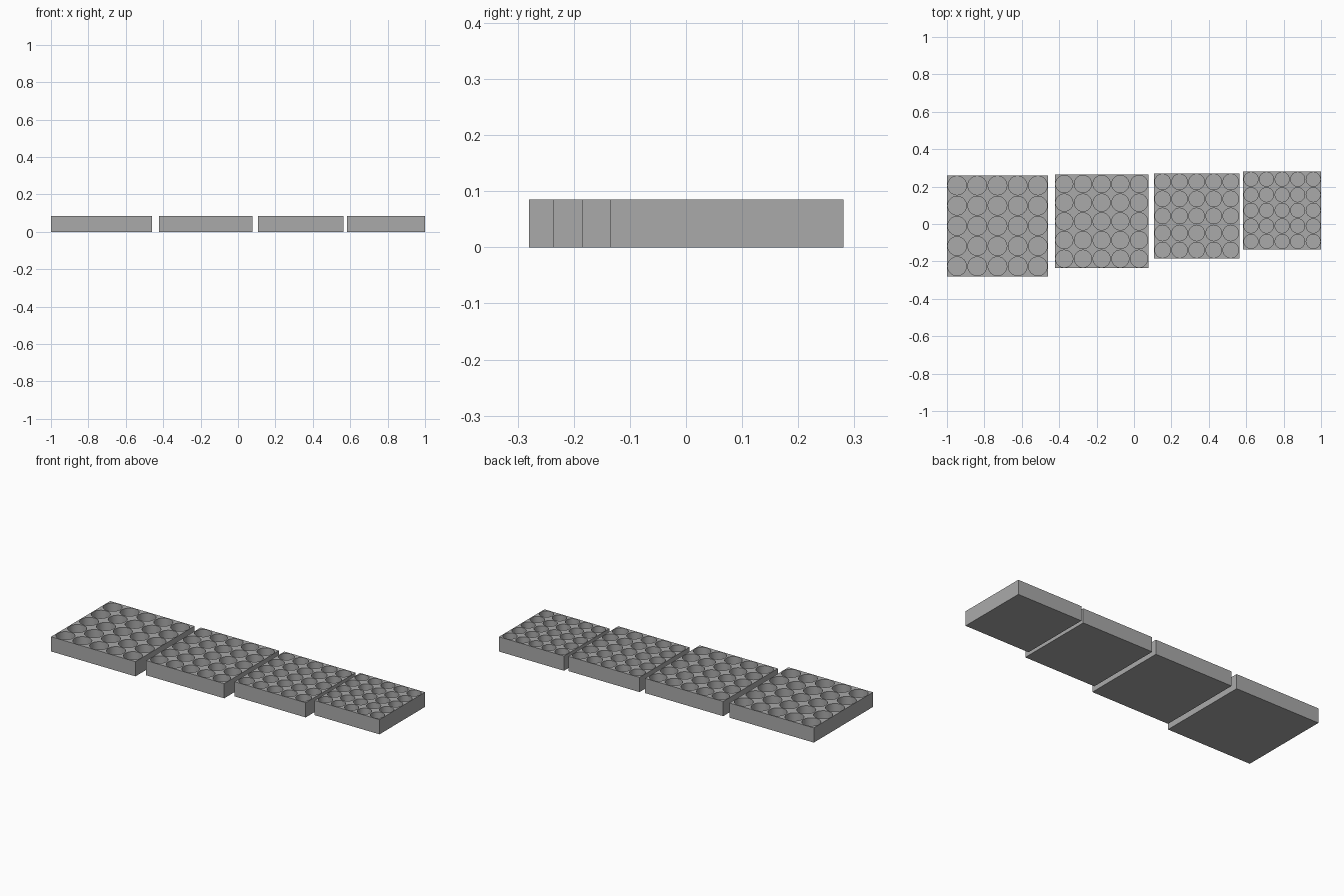
import bpy, bmesh, math
from mathutils import Vector

cube = bpy.data.objects.get("Cube")
if cube:
    bpy.data.objects.remove(cube, do_unlink=True)

HEIGHT = 0.085
FLOOR = 0.01      # thickness under each well
GAP = 0.008       # wall between neighbouring wells
COUNT = 5         # wells per side
SEGMENTS = 48

grey = bpy.data.materials.new("plain_grey")
grey.use_nodes = True
grey.diffuse_color = (0.4, 0.4, 0.4, 1)
grey.node_tree.nodes["Principled BSDF"].inputs["Base Color"].default_value = (0.4, 0.4, 0.4, 1)


def add_cell(bm, cx, cy, pitch):
    """One square of the tray top with a round well sunk into it."""
    radius = (pitch - GAP) / 2
    border, rim, base = [], [], []
    for i in range(SEGMENTS):
        a = 2 * math.pi * i / SEGMENTS
        d = Vector((math.cos(a), math.sin(a), 0))
        centre = Vector((cx, cy, HEIGHT))
        edge = d * (pitch / 2 / max(abs(d.x), abs(d.y)))
        border.append(bm.verts.new(centre + edge))
        rim.append(bm.verts.new(centre + d * radius))
        base.append(bm.verts.new(Vector((cx, cy, FLOOR)) + d * radius))
    for i in range(SEGMENTS):
        j = (i + 1) % SEGMENTS
        bm.faces.new((border[i], border[j], rim[j], rim[i]))
        bm.faces.new((rim[i], rim[j], base[j], base[i]))
    bm.faces.new(base)


def tray(name, x, y, width):
    bm = bmesh.new()
    pitch = width / COUNT
    mid = (COUNT - 1) / 2
    for col in range(COUNT):
        for row in range(COUNT):
            add_cell(bm, (col - mid) * pitch, (row - mid) * pitch, pitch)
    bmesh.ops.remove_doubles(bm, verts=bm.verts, dist=0.0001)
    # Outer sides and underside
    outline = [e for e in bm.edges if e.is_boundary]
    skirt = bmesh.ops.extrude_edge_only(bm, edges=outline)["geom"]
    for v in skirt:
        if isinstance(v, bmesh.types.BMVert):
            v.co.z = 0
    bmesh.ops.holes_fill(bm, edges=[e for e in bm.edges if e.is_boundary], sides=0)
    bmesh.ops.recalc_face_normals(bm, faces=bm.faces)
    mesh = bpy.data.meshes.new(name)
    bm.to_mesh(mesh)
    bm.free()
    mesh.materials.append(grey)
    obj = bpy.data.objects.new(name, mesh)
    obj.location = (x, y, 0)
    bpy.context.collection.objects.link(obj)
    bpy.ops.object.select_all(action="DESELECT")
    obj.select_set(True)
    bpy.context.view_layer.objects.active = obj
    bpy.ops.object.shade_smooth_by_angle(angle=math.radians(30))


# Four trays, largest to smallest
tray("largest_tray", -0.73, -0.01, 0.54)
tray("large_tray", -0.173, 0.014, 0.5)
tray("small_tray", 0.335, 0.043, 0.456)
tray("smallest_tray", 0.792, 0.073, 0.416)
